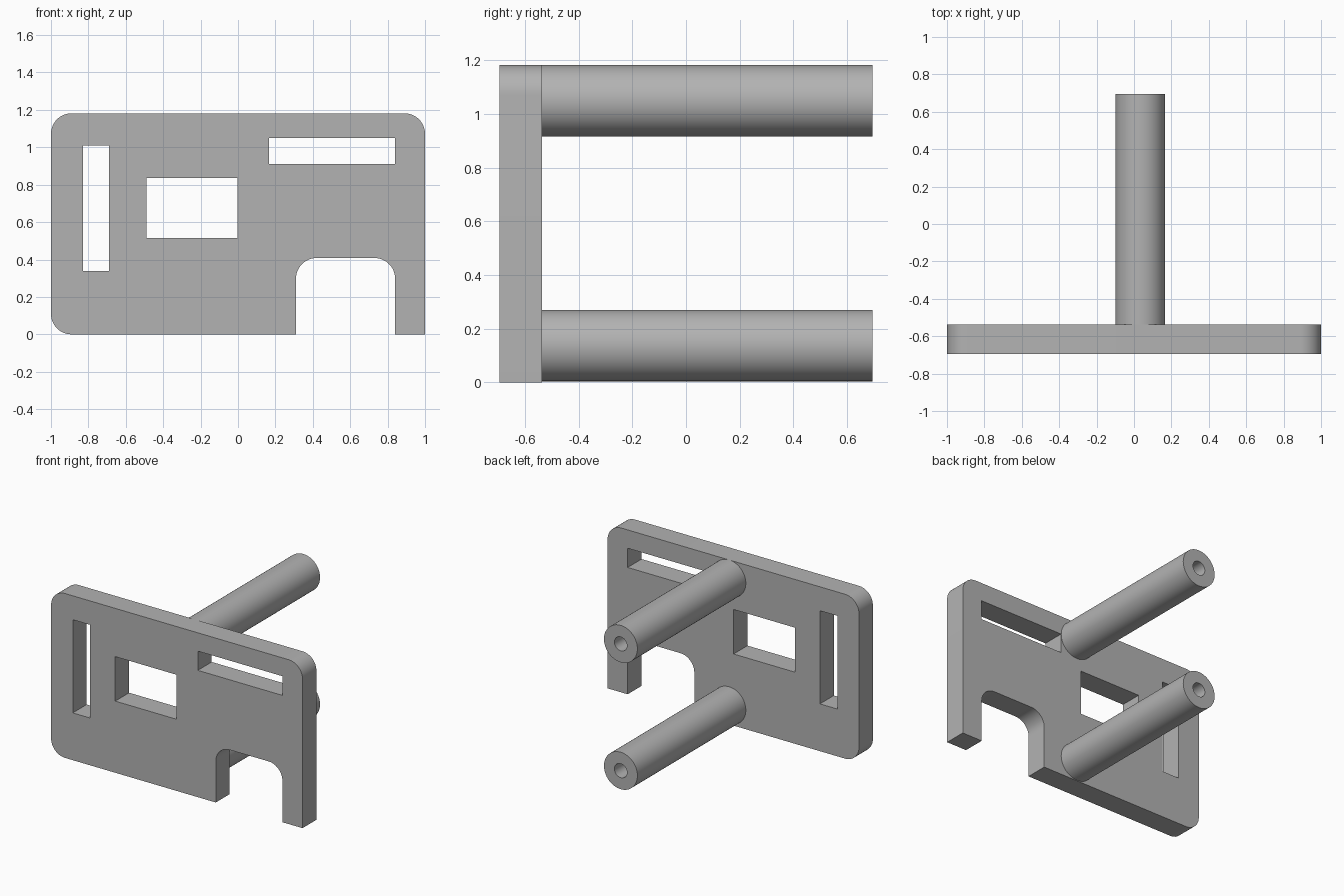
import bpy, bmesh, math
from mathutils import Matrix, Vector

cube = bpy.data.objects.get("Cube")
if cube:
    bpy.data.objects.remove(cube, do_unlink=True)

grey = bpy.data.materials.new("plain grey")
grey.use_nodes = True
colour = (0.45, 0.45, 0.45, 1)
grey.diffuse_color = colour
grey.node_tree.nodes["Principled BSDF"].inputs["Base Color"].default_value = colour

FRONT, PLATE_BACK, POST_END = -0.695, -0.537, 0.695
TOP, CORNER = 1.182, 0.11


def finish(obj):
    """Select the part, give it the grey and smooth only its round faces."""
    bpy.ops.object.select_all(action="DESELECT")
    obj.select_set(True)
    bpy.context.view_layer.objects.active = obj
    obj.data.materials.clear()
    obj.data.materials.append(grey)
    bpy.ops.object.shade_smooth_by_angle(angle=math.radians(30))


def outline(corners, steps=12):
    """Polygon from (x, z, radius) corners, with arcs at the rounded ones."""
    points = []
    for i, (x, z, r) in enumerate(corners):
        here = Vector((x, z))
        if not r:
            points.append(here)
            continue
        before = (Vector(corners[i - 1][:2]) - here).normalized()
        after = (Vector(corners[(i + 1) % len(corners)][:2]) - here).normalized()
        centre = here + (before + after) * r
        for s in range(steps + 1):
            a = math.pi / 2 * s / steps
            points.append(centre - after * r * math.cos(a) - before * r * math.sin(a))
    return points


def rectangle(x0, x1, z0, z1):
    return outline([(x0, z0, 0), (x1, z0, 0), (x1, z1, 0), (x0, z1, 0)])


# Plate: rounded outline with a notch, and three rectangular openings
loops = [
    outline([(-1, 0, CORNER), (0.31, 0, 0), (0.31, 0.408, CORNER),
             (0.84, 0.408, CORNER), (0.84, 0, 0), (1, 0, 0),
             (1, TOP, CORNER), (-1, TOP, CORNER)]),
    rectangle(-0.828, -0.69, 0.34, 1.01),
    rectangle(-0.49, -0.003, 0.515, 0.835),
    rectangle(0.167, 0.84, 0.912, 1.05),
]
curve = bpy.data.curves.new("plate", "CURVE")
curve.dimensions = "2D"
curve.fill_mode = "BOTH"
curve.extrude = (PLATE_BACK - FRONT) / 2
for loop in loops:
    spline = curve.splines.new("POLY")
    spline.points.add(len(loop) - 1)
    for point, co in zip(spline.points, loop):
        point.co = (co.x, co.y, 0, 1)
    spline.use_cyclic_u = True
plate = bpy.data.objects.new("plate", curve)
bpy.context.collection.objects.link(plate)
bpy.ops.object.select_all(action="DESELECT")
plate.select_set(True)
bpy.context.view_layer.objects.active = plate
bpy.ops.object.convert(target="MESH")
plate = bpy.context.view_layer.objects.active
plate.data.transform(Matrix.Translation((0, (FRONT + PLATE_BACK) / 2, 0))
                     @ Matrix.Rotation(math.pi / 2, 4, "X"))
bm = bmesh.new()
bm.from_mesh(plate.data)
bmesh.ops.remove_doubles(bm, verts=bm.verts, dist=0.0001)
bmesh.ops.recalc_face_normals(bm, faces=bm.faces)
bm.to_mesh(plate.data)
bm.free()
finish(plate)


# Posts: hollow tubes standing out from the back of the plate
def post(name, x, z, radius=0.133, bore=0.05, sides=64):
    profile = [(0, PLATE_BACK), (bore, PLATE_BACK), (bore, POST_END),
               (radius, POST_END), (radius, PLATE_BACK - 0.01),
               (0, PLATE_BACK - 0.01)]
    bm = bmesh.new()
    verts = [bm.verts.new((r, y, 0)) for r, y in profile]
    edges = [bm.edges.new(pair) for pair in zip(verts, verts[1:])]
    bmesh.ops.spin(bm, geom=verts + edges, cent=(0, 0, 0), axis=(0, 1, 0),
                   angle=math.tau, steps=sides)
    bmesh.ops.remove_doubles(bm, verts=bm.verts, dist=0.0001)
    bmesh.ops.recalc_face_normals(bm, faces=bm.faces)
    mesh = bpy.data.meshes.new(name)
    bm.to_mesh(mesh)
    bm.free()
    obj = bpy.data.objects.new(name, mesh)
    obj.location = (x, 0, z)
    bpy.context.collection.objects.link(obj)
    finish(obj)


post("upper_post", 0.033, 1.049)
post("lower_post", 0.033, 0.137)
